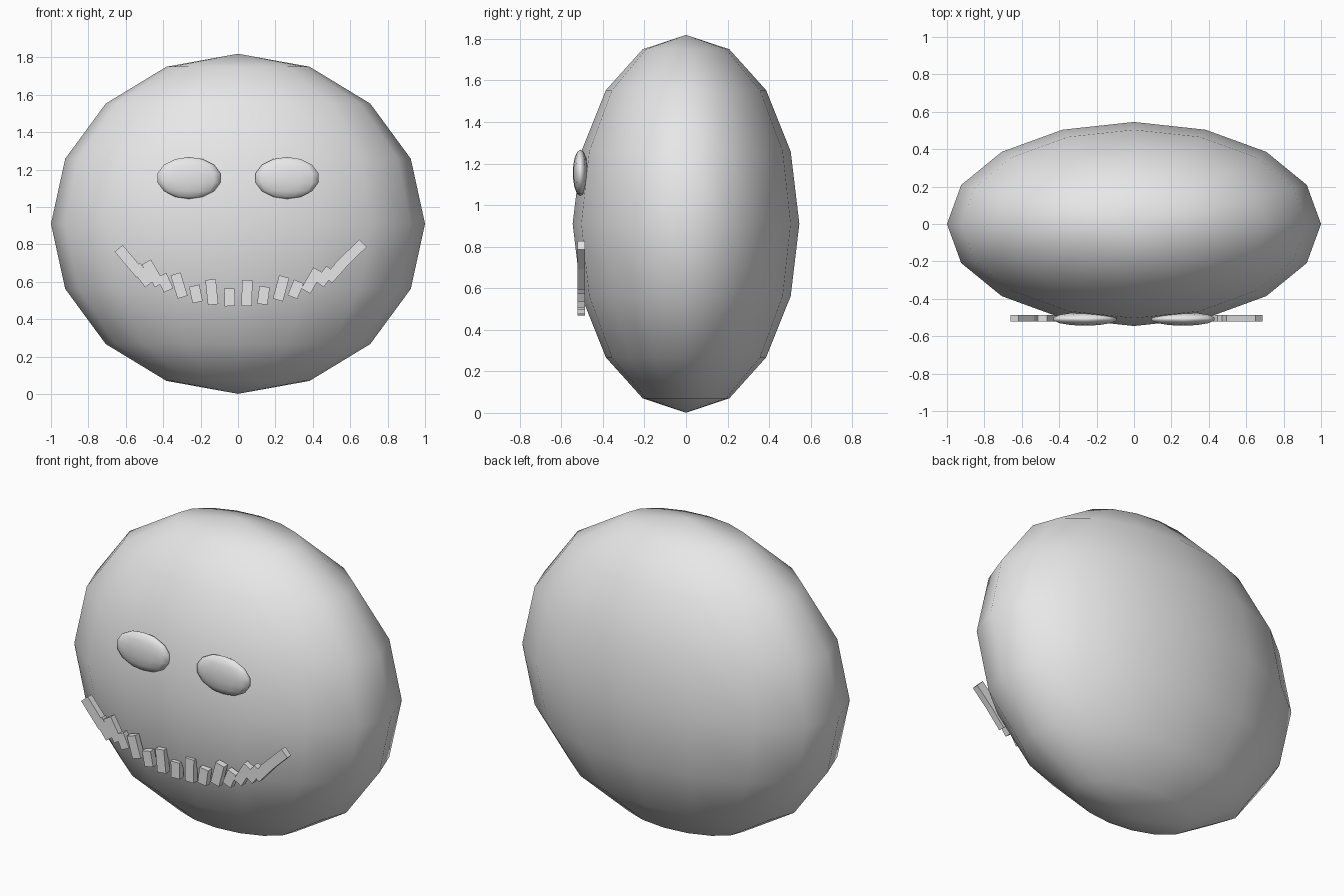
import bpy
import math

if "Cube" in bpy.data.objects:
    bpy.data.objects.remove(bpy.data.objects["Cube"])

grey = bpy.data.materials.new("light grey")
grey.diffuse_color = (0.8, 0.8, 0.8, 1)
grey.use_nodes = True
grey.node_tree.nodes["Principled BSDF"].inputs["Base Color"].default_value = grey.diffuse_color


def ellipsoid(name, loc, radii, segments, rings):
    bpy.ops.mesh.primitive_uv_sphere_add(segments=segments, ring_count=rings, radius=1, location=loc)
    ob = bpy.context.object
    ob.name = name
    ob.scale = radii
    bpy.ops.object.transform_apply(location=False, rotation=False, scale=True)
    bpy.ops.object.shade_smooth()
    ob.data.materials.append(grey)
    return ob


# flattened round body, coarse sides with smooth shading
ellipsoid("body", (0, 0, 0.91), (1.0, 0.5455, 0.909), 16, 8)

# pair of oval eyes half sunk into the face
for side, name in ((-1, "left_eye"), (1, "right_eye")):
    ellipsoid(name, (side * 0.262, -0.508, 1.155), (0.177, 0.037, 0.112), 14, 7)

# jagged smile: x, z, length, tilt in degrees (positive leans right)
teeth = [
    (-0.58, 0.71, 0.18, -40), (-0.51, 0.635, 0.12, -37),
    (-0.455, 0.645, 0.14, -30), (-0.39, 0.595, 0.09, -25),
    (-0.315, 0.58, 0.13, -17), (-0.225, 0.535, 0.09, -12),
    (-0.14, 0.545, 0.135, -6), (-0.045, 0.517, 0.095, -1),
    (0.048, 0.54, 0.137, 1), (0.136, 0.527, 0.095, 8),
    (0.23, 0.565, 0.13, 15), (0.308, 0.56, 0.09, 22),
    (0.395, 0.607, 0.13, 30), (0.465, 0.628, 0.10, 36),
    (0.525, 0.66, 0.13, 42), (0.60, 0.74, 0.19, 46),
]
for i, (x, z, length, tilt) in enumerate(teeth):
    bpy.ops.mesh.primitive_cube_add(size=1, location=(x, -0.504, z),
                                    rotation=(0, math.radians(tilt), 0))
    tooth = bpy.context.object
    tooth.name = f"tooth_{i + 1}"
    tooth.scale = (0.056, 0.037, length)
    tooth.data.materials.append(grey)
